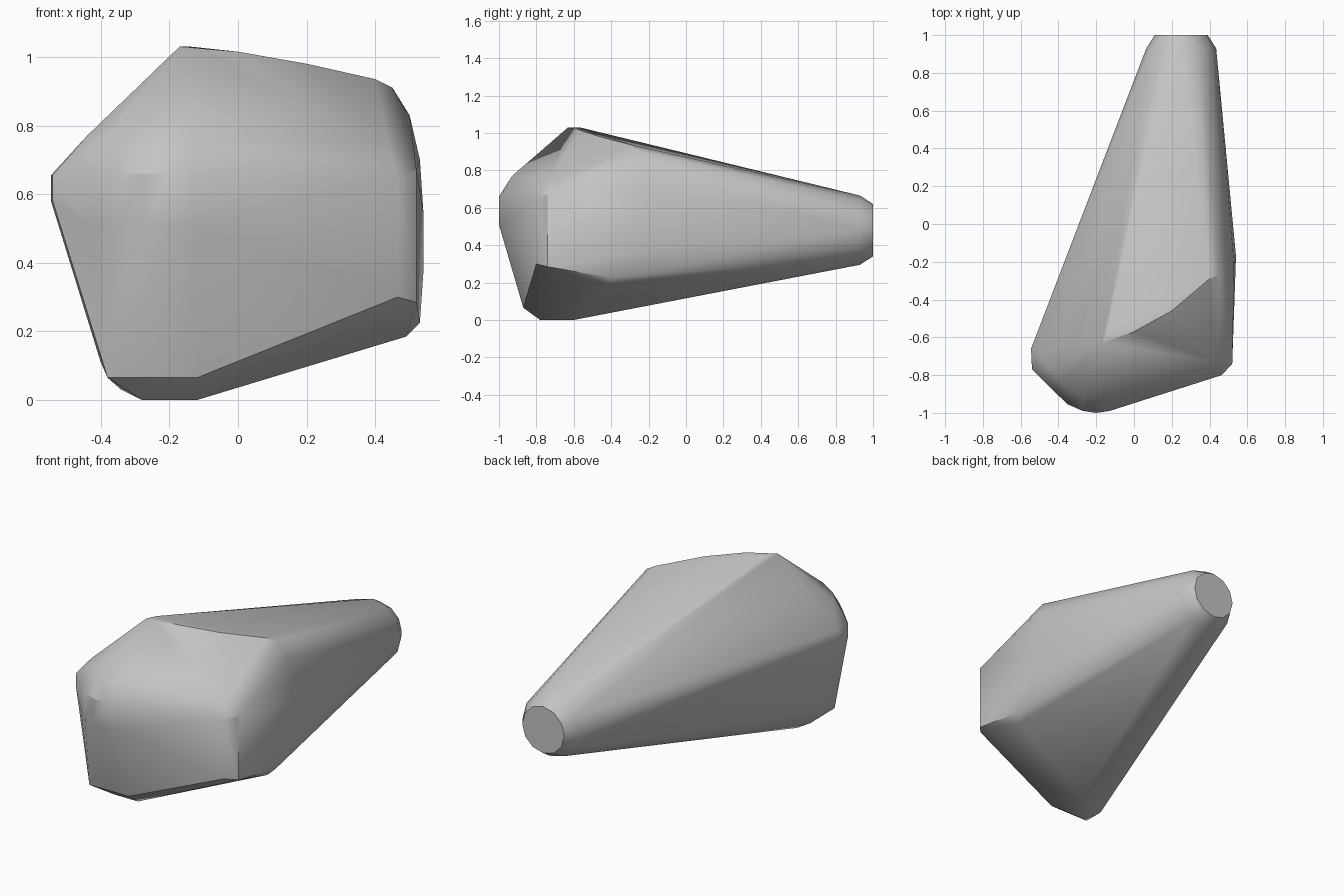
import bpy
import bmesh
from math import cos, sin, tau, radians

cube = bpy.data.objects.get("Cube")
if cube:
    bpy.data.objects.remove(cube, do_unlink=True)


def make_material(name, level):
    mat = bpy.data.materials.new(name)
    mat.use_nodes = True
    colour = (level, level, level, 1)
    mat.diffuse_color = colour
    shader = next(n for n in mat.node_tree.nodes if n.type == "BSDF_PRINCIPLED")
    shader.inputs["Base Color"].default_value = colour
    return mat


def ring(centre_x, centre_z, y, radius, sides=12):
    """Circle of points facing along y."""
    angles = [tau * i / sides for i in range(sides)]
    return [(centre_x + radius * cos(a), y, centre_z + radius * sin(a)) for a in angles]


def upright_edge(x, y, low, high):
    """Two points above one another."""
    return [(x, y, low), (x, y, high)]


def hull_object(name, points, material):
    """Wrap the corner points in one convex skin."""
    bm = bmesh.new()
    for point in points:
        bm.verts.new(point)
    bmesh.ops.convex_hull(bm, input=bm.verts[:])
    loose = [v for v in bm.verts if not v.link_faces]
    bmesh.ops.delete(bm, geom=loose, context="VERTS")
    bmesh.ops.dissolve_limit(bm, angle_limit=radians(1),
                             verts=bm.verts[:], edges=bm.edges[:])
    bmesh.ops.recalc_face_normals(bm, faces=bm.faces[:])
    mesh = bpy.data.meshes.new(name)
    bm.to_mesh(mesh)
    bm.free()
    mesh.materials.append(material)
    obj = bpy.data.objects.new(name, mesh)
    bpy.context.collection.objects.link(obj)
    return obj


# Tapered rear end with a chamfered rim
rear_end = ring(0.25, 0.48, 0.93, 0.185) + ring(0.25, 0.48, 1, 0.14)

# Curved ridge across the top, rolling down the left side
top_ridge = [(-0.17, -0.63, 1.03), (-0.14, -0.57, 1.03), (0, -0.57, 1.015),
             (0.2, -0.46, 0.98), (0.4, -0.29, 0.935), (0.45, -0.27, 0.91),
             (0.5, -0.25, 0.83), (0.53, -0.22, 0.7), (0.54, -0.17, 0.55)]

# Flat left side with chamfered corners
left_side = (upright_edge(0.52, -0.74, 0.285, 0.67)
             + upright_edge(0.465, -0.8, 0.3, 0.65)
             + [(0.44, -0.73, 0.75), (0.54, -0.17, 0.37),
                (0.53, -0.4, 0.225), (0.49, -0.42, 0.185)])

# Rounded nose made of short upright edges, with a softer brow above it
nose_path = [(-0.43, -0.88), (-0.35, -0.955), (-0.27, -0.99),
             (-0.2, -1), (-0.13, -0.99)]
nose = [p for x, y in nose_path for p in upright_edge(x, y, 0.51, 0.66)]
brow = [(x, y, 0.77) for x, y in
        [(-0.44, -0.77), (-0.38, -0.85), (-0.27, -0.92), (-0.14, -0.93)]]

# Blunt right corner
right_corner = (upright_edge(-0.545, -0.66, 0.58, 0.655)
                + upright_edge(-0.54, -0.77, 0.58, 0.655))

# Small underside with a chamfer along the front
underside = [(-0.28, -0.78, 0), (-0.12, -0.78, 0), (-0.28, -0.66, 0),
             (-0.12, -0.6, 0), (-0.2, -0.61, 0),
             (-0.38, -0.87, 0.065), (-0.12, -0.87, 0.065),
             (-0.4, -0.75, 0.11), (-0.34, -0.7, 0.03)]

grey = make_material("stone grey", 0.55)
body = hull_object("tapered_body", rear_end + top_ridge + left_side + nose + brow
                   + right_corner + underside, grey)

for other in bpy.context.selected_objects:
    other.select_set(False)
body.select_set(True)
bpy.context.view_layer.objects.active = body
bpy.ops.object.shade_smooth_by_angle(angle=radians(30))
